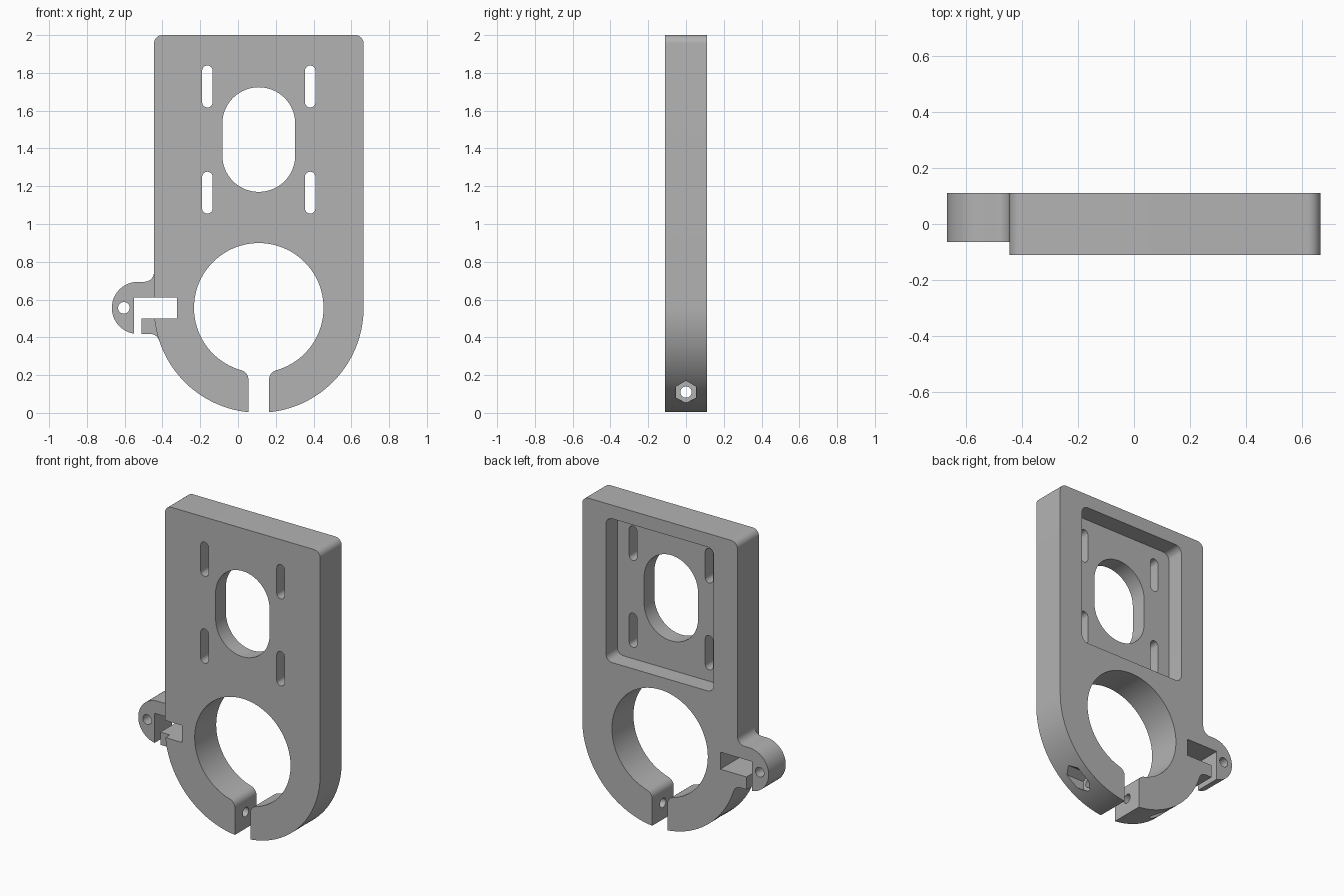
import bpy, bmesh
from math import sin, cos, pi, sqrt, acos, atan2, radians
from mathutils import Matrix

cube = bpy.data.objects.get("Cube")
if cube:
    bpy.data.objects.remove(cube)

CX, CZ = 0.11, 0.556        # centre of the clamp ring
R_OUT, R_IN = 0.555, 0.343
GAP, FILLET = 0.055, 0.05   # half width of the clamp split, its edge rounding
HALF = 0.11                 # half thickness
MOUNT_Z = 1.447             # centre of the mounting pattern

grey = bpy.data.materials.new("plain grey")
grey.use_nodes = True
grey.diffuse_color = (0.45, 0.45, 0.45, 1)
grey.node_tree.nodes["Principled BSDF"].inputs["Base Color"].default_value = (0.45, 0.45, 0.45, 1)


def arc(x, z, r, a0, a1, n=12):
    return [(x + r * cos(a0 + (a1 - a0) * i / n), z + r * sin(a0 + (a1 - a0) * i / n))
            for i in range(n + 1)]


def rounded(x, z, hw, hh, r, n=10):
    """Outline of a rounded rectangle; r equal to hw gives a slot."""
    pts = []
    for k, (sx, sz) in enumerate([(1, 1), (-1, 1), (-1, -1), (1, -1)]):
        pts += arc(x + sx * (hw - r), z + sz * (hh - r), r, k * pi / 2, (k + 1) * pi / 2, n)
    return pts


def prism(name, outline, y0, y1):
    """Extrude an x-z outline from y0 to y1."""
    bm = bmesh.new()
    face = bm.faces.new([bm.verts.new((x, y0, z)) for x, z in outline])
    moved = bmesh.ops.extrude_face_region(bm, geom=[face])["geom"]
    bmesh.ops.translate(bm, vec=(0, y1 - y0, 0),
                        verts=[v for v in moved if isinstance(v, bmesh.types.BMVert)])
    bmesh.ops.remove_doubles(bm, verts=bm.verts, dist=1e-5)
    bmesh.ops.recalc_face_normals(bm, faces=bm.faces)
    return finish(name, bm)


def rod(name, x0, x1, z, r, sides):
    """Prism along x at y = 0, with a corner pointing up."""
    bm = bmesh.new()
    bmesh.ops.create_cone(bm, cap_ends=True, segments=sides, radius1=r, radius2=r, depth=x1 - x0)
    bmesh.ops.transform(bm, verts=bm.verts, matrix=Matrix.Translation(((x0 + x1) / 2, 0, z))
                        @ Matrix.Rotation(pi / 2, 4, 'Y'))
    top = max(bm.verts, key=lambda v: v.co.z).co
    if abs(top.y) > 1e-4:
        bmesh.ops.rotate(bm, verts=bm.verts, cent=(0, 0, z), matrix=Matrix.Rotation(pi / sides, 3, 'X'))
    return finish(name, bm)


def finish(name, bm):
    mesh = bpy.data.meshes.new(name)
    bm.to_mesh(mesh)
    bm.free()
    mesh.materials.append(grey)
    obj = bpy.data.objects.new(name, mesh)
    bpy.context.collection.objects.link(obj)
    return obj


def combine(target, tool, operation='DIFFERENCE'):
    """Apply a boolean and discard the tool."""
    mod = target.modifiers.new("boolean", 'BOOLEAN')
    mod.operation, mod.solver, mod.object = operation, 'EXACT', tool
    bpy.context.view_layer.update()
    mesh = bpy.data.meshes.new_from_object(target.evaluated_get(bpy.context.evaluated_depsgraph_get()))
    target.modifiers.clear()
    target.data = mesh
    bpy.data.objects.remove(tool)


# Plate with rounded bottom and split clamp ring, as one outline
a_gap = acos(GAP / R_OUT)
fx = GAP + FILLET
drop = sqrt((R_IN + FILLET) ** 2 - fx ** 2)
fz = CZ - drop
a_in = atan2(drop, fx)
right, left, top, c = CX + R_OUT, CX - R_OUT, 2.0, 0.045
outline = arc(CX, CZ, R_OUT, -a_gap, 0, 36)
outline += arc(right - c, top - c, c, 0, pi / 2) + arc(left + c, top - c, c, pi / 2, pi)
outline += arc(CX, CZ, R_OUT, pi, pi + a_gap, 36)
outline += arc(CX - fx, fz, FILLET, 0, a_in)
outline += arc(CX, CZ, R_IN, pi + a_in, -a_in, 80)[1:-1]
outline += arc(CX + fx, fz, FILLET, pi - a_in, pi)
bracket = prism("clamp_bracket", outline, -HALF, HALF)

# Side ear with blended roots, flush with the back
ear_r, ear_x, f = 0.138, -0.53, 0.05
ear = arc(left - f, CZ + ear_r + f, f, 0, -pi / 2, 8)
ear += arc(ear_x, CZ, ear_r, pi / 2, 3 * pi / 2, 28)
ear += arc(-0.465, CZ - ear_r - f, f, pi / 2, radians(15), 8)
ear += [(-0.38, 0.43), (-0.38, CZ + ear_r + f)]
combine(bracket, prism("side_ear", ear, -0.065, HALF), 'UNION')

# Ear notch, its downward opening and the pin hole
notch = [(-0.55, 0.38), (-0.51, 0.38), (-0.51, 0.5), (-0.322, 0.5), (-0.322, 0.61), (-0.55, 0.61)]
combine(bracket, prism("notch_cutter", notch, -0.3, 0.3))
combine(bracket, prism("pin_cutter", rounded(-0.604, CZ, 0.031, 0.031, 0.031, 6), -0.3, 0.3))

# Rear pocket, central opening and four adjustment slots
combine(bracket, prism("pocket_cutter", rounded(CX, MOUNT_Z, 0.385, 0.465, 0.045), -0.005, 0.3))
combine(bracket, prism("opening_cutter", rounded(CX, MOUNT_Z, 0.193, 0.277, 0.193, 16), -0.3, 0.3))
for sx in (-1, 1):
    for sz in (-1, 1):
        slot = rounded(CX + sx * 0.272, MOUNT_Z + sz * 0.281, 0.028, 0.111, 0.028, 6)
        combine(bracket, prism("slot_cutter", slot, -0.3, 0.3))

# Clamp screw hole, nut recess and screw head recess
combine(bracket, rod("screw_cutter", -0.8, 0.8, 0.11, 0.03, 24))
combine(bracket, rod("nut_cutter", CX + 0.24, 0.9, 0.11, 0.06, 6))
combine(bracket, rod("head_cutter", -0.9, CX - 0.24, 0.11, 0.055, 32))

# Smooth curved walls, keep edges sharp
bpy.ops.object.select_all(action='DESELECT')
bracket.select_set(True)
bpy.context.view_layer.objects.active = bracket
bpy.ops.object.shade_smooth_by_angle(angle=radians(25))
